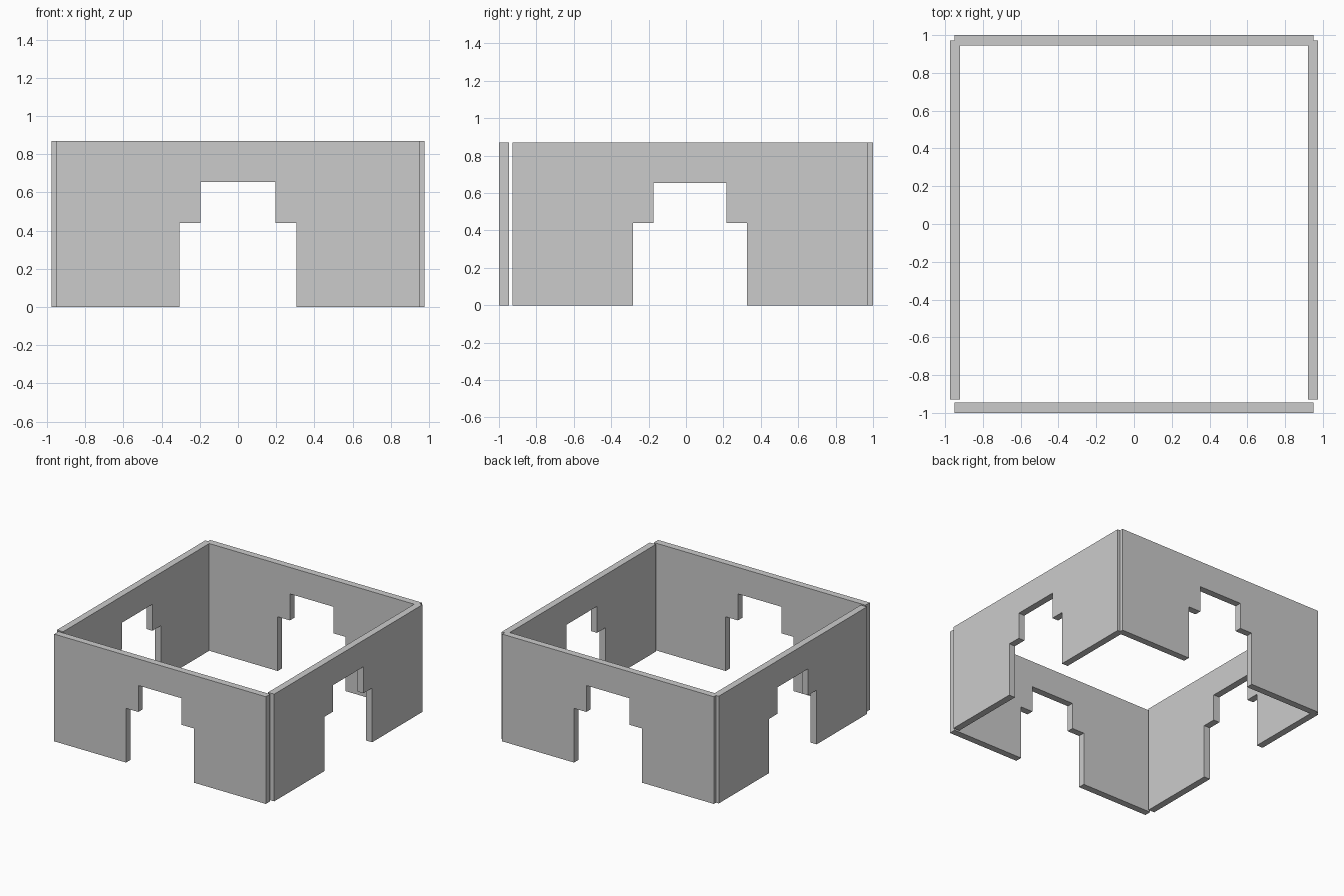
import bpy, bmesh
from mathutils import Matrix
from math import radians

if "Cube" in bpy.data.objects:
    bpy.data.objects.remove(bpy.data.objects["Cube"])

HALF, HEIGHT, THICK = 0.95, 0.87, 0.055

# Wall outline with a stepped doorway, right half then mirrored
RIGHT = [(0.195, 0.655), (0.195, 0.44), (0.305, 0.44), (0.305, 0), (HALF, 0), (HALF, HEIGHT)]
OUTLINE = RIGHT + [(-x, z) for x, z in reversed(RIGHT)]


def wall(name, x, y, turn):
    bm = bmesh.new()
    face = bm.faces.new([bm.verts.new((px, -THICK / 2, pz)) for px, pz in OUTLINE])
    ext = bmesh.ops.extrude_face_region(bm, geom=[face])
    moved = [v for v in ext["geom"] if isinstance(v, bmesh.types.BMVert)]
    bmesh.ops.translate(bm, vec=(0, THICK, 0), verts=moved)
    bm.transform(Matrix.Translation((x, y, 0)) @ Matrix.Rotation(radians(turn), 4, 'Z'))
    bmesh.ops.recalc_face_normals(bm, faces=bm.faces)
    mesh = bpy.data.meshes.new(name)
    bm.to_mesh(mesh)
    bm.free()
    ob = bpy.data.objects.new(name, mesh)
    bpy.context.collection.objects.link(ob)
    return ob


# Free-standing front wall
wall("front_wall", 0, -1 + THICK / 2, 0)

# Back wall fused with the two side walls, leaving notched corners
back = wall("back_and_side_walls", 0, 1 - THICK / 2, 0)
for side, name in ((-1, "left_wall"), (1, "right_wall")):
    part = wall(name, side * (0.975 - THICK / 2), 0.022, 90)
    part.hide_render = True
    mod = back.modifiers.new(name, 'BOOLEAN')
    mod.operation = 'UNION'
    mod.solver = 'EXACT'
    mod.object = part
    bpy.context.view_layer.objects.active = back
    bpy.ops.object.modifier_apply(modifier=mod.name)
    bpy.data.objects.remove(part)
